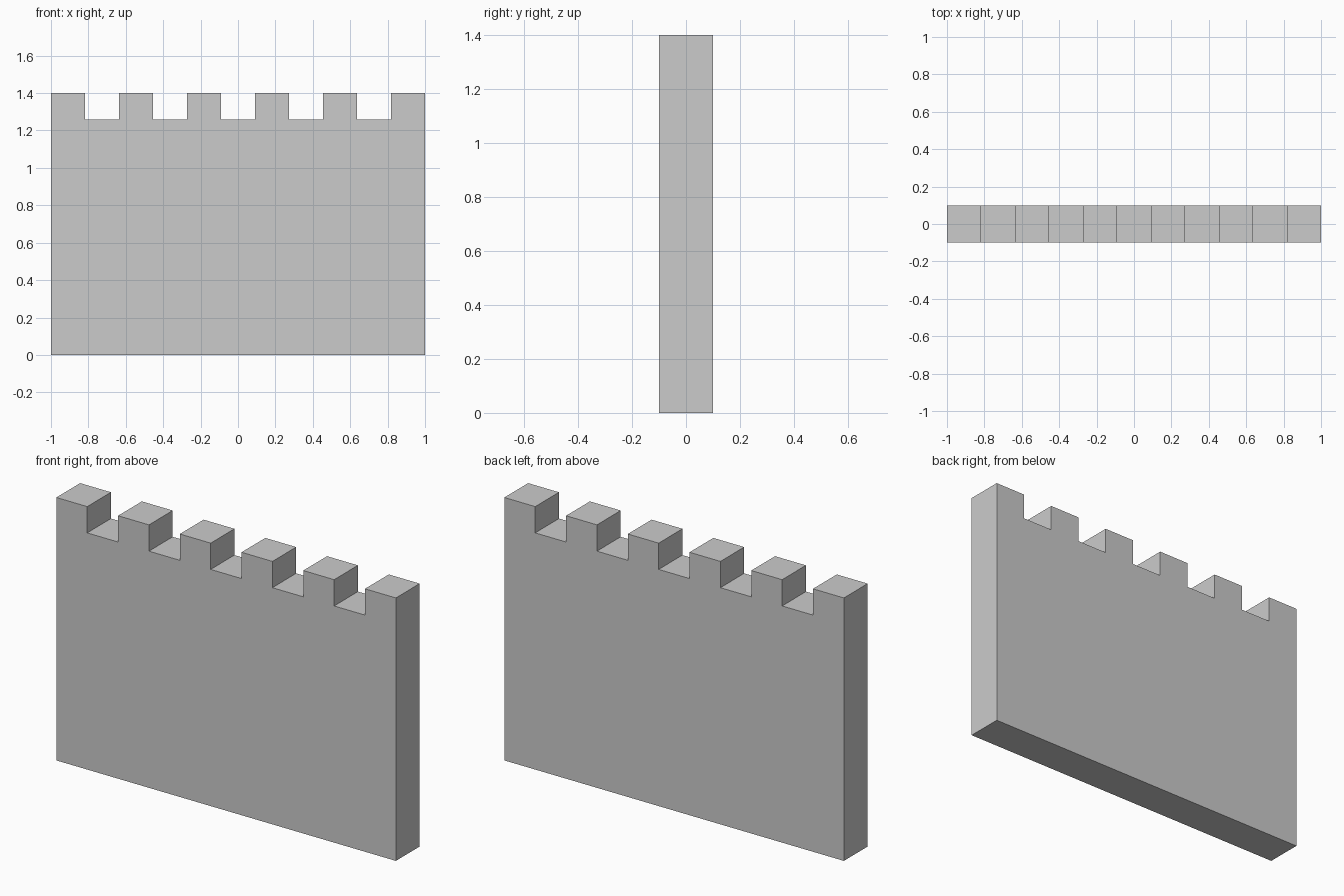
import bpy, bmesh

if "Cube" in bpy.data.objects:
    bpy.data.objects.remove(bpy.data.objects["Cube"])

WIDTH, DEPTH, HEIGHT, NOTCH_Z = 2.0, 0.2, 1.4, 1.26
SEGMENTS = 11  # alternating merlons and gaps of equal width
step = WIDTH / SEGMENTS

# Crenellated outline in the xz plane
profile = [(-WIDTH / 2, 0.0)]
for i in range(SEGMENTS):
    z = HEIGHT if i % 2 == 0 else NOTCH_Z
    x = -WIDTH / 2 + i * step
    profile += [(x, z), (x + step, z)]
profile.append((WIDTH / 2, 0.0))

# Battlement wall: fill the outline and extrude it through the thickness
bm = bmesh.new()
face = bm.faces.new([bm.verts.new((x, -DEPTH / 2, z)) for x, z in profile])
result = bmesh.ops.extrude_face_region(bm, geom=[face], use_keep_orig=True)
verts = [g for g in result["geom"] if isinstance(g, bmesh.types.BMVert)]
bmesh.ops.translate(bm, vec=(0, DEPTH, 0), verts=verts)
bmesh.ops.recalc_face_normals(bm, faces=bm.faces)

mesh = bpy.data.meshes.new("battlement_wall")
bm.to_mesh(mesh)
bm.free()
wall = bpy.data.objects.new("battlement_wall", mesh)
bpy.context.collection.objects.link(wall)
